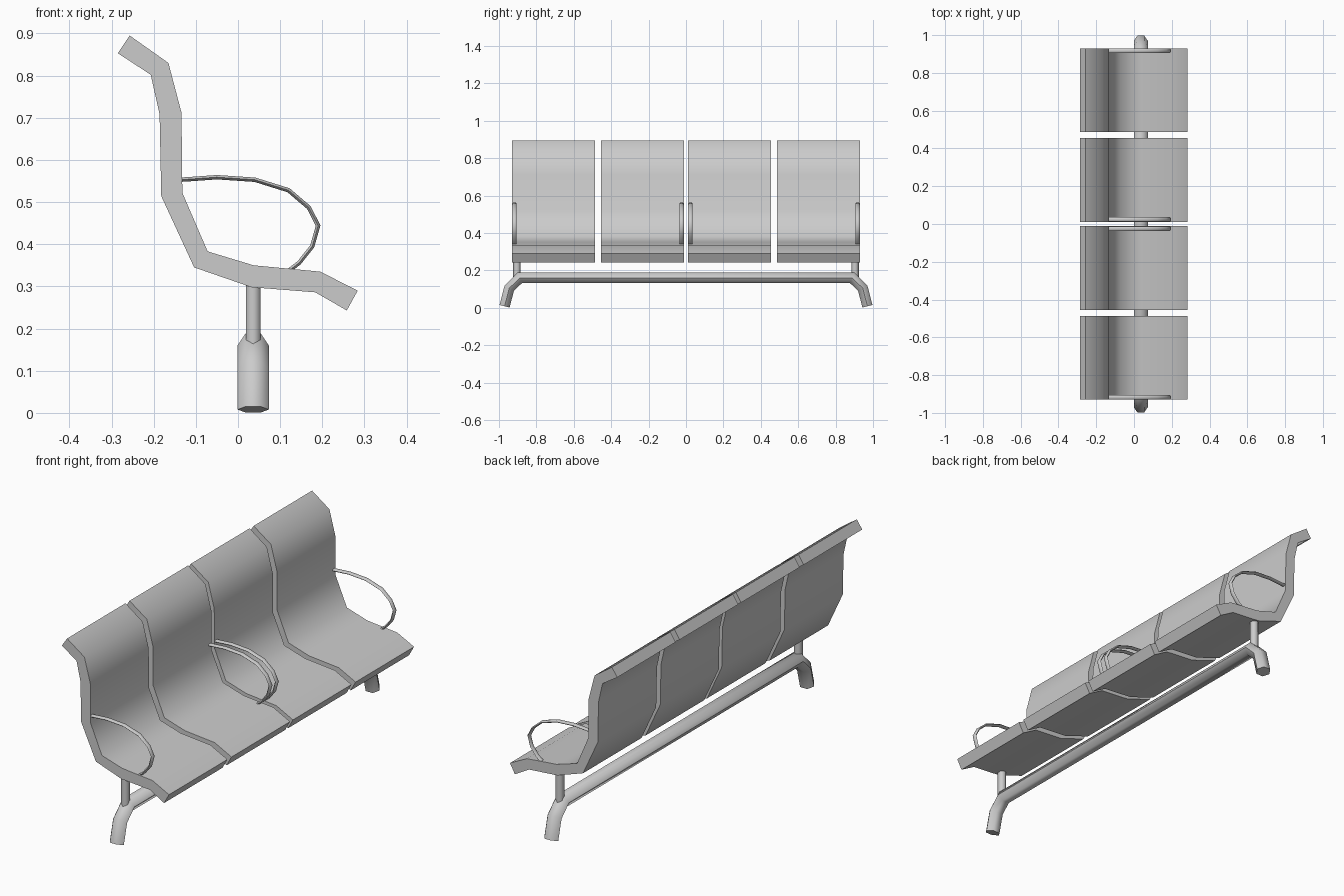
import bpy, bmesh, math
from mathutils import Vector

if "Cube" in bpy.data.objects:
    bpy.data.objects.remove(bpy.data.objects["Cube"])

CX = 0.036  # x of the support frame


def finish(name, bm, angle=62):
    bmesh.ops.recalc_face_normals(bm, faces=bm.faces)
    mesh = bpy.data.meshes.new(name)
    bm.to_mesh(mesh)
    bm.free()
    ob = bpy.data.objects.new(name, mesh)
    bpy.context.collection.objects.link(ob)
    bpy.ops.object.select_all(action='DESELECT')
    ob.select_set(True)
    bpy.context.view_layer.objects.active = ob
    bpy.ops.object.shade_smooth_by_angle(angle=math.radians(angle))
    return ob


def sweep(name, pts, side, r_side, r_normal, n=6):
    """Mitred tube along a planar path; side is the axis normal to its plane."""
    pts = [Vector(p) for p in pts]
    side = Vector(side)
    bm = bmesh.new()
    rings = []
    for i, p in enumerate(pts):
        d_in = (p - pts[i - 1]).normalized() if i else (pts[1] - p).normalized()
        d_out = (pts[i + 1] - p).normalized() if i < len(pts) - 1 else d_in
        t = (d_in + d_out).normalized()
        normal = t.cross(side) / t.dot(d_in)
        angles = [2 * math.pi * k / n for k in range(n)]
        rings.append([bm.verts.new(p + side * (r_side * math.cos(a))
                                   + normal * (r_normal * math.sin(a))) for a in angles])
    for a, b in zip(rings, rings[1:]):
        for k in range(n):
            bm.faces.new((a[k], a[(k + 1) % n], b[(k + 1) % n], b[k]))
    bm.faces.new(rings[0])
    bm.faces.new(rings[-1])
    return finish(name, bm)


# Seat shells: one curved profile (sitting side, underside) extruded along y
upper = [(-.257, .895), (-.165, .83), (-.134, .712), (-.132, .522),
         (-.072, .383), (.037, .35), (.195, .335), (.284, .29)]
under = [(-.285, .853), (-.207, .802), (-.186, .708), (-.182, .514),
         (-.104, .345), (.032, .298), (.183, .286), (.258, .243)]


def seat_shell(name, y0, y1):
    bm = bmesh.new()
    loop = upper + under[::-1]
    a = [bm.verts.new((x, y0, z)) for x, z in loop]
    b = [bm.verts.new((x, y1, z)) for x, z in loop]
    n = len(loop)
    for k in range(n):
        j = (k + 1) % n
        bm.faces.new((a[k], a[j], b[j], b[k]))
    for k in range(n // 2 - 1):
        for r in (a, b):
            bm.faces.new((r[k], r[k + 1], r[n - 2 - k], r[n - 1 - k]))
    finish(name, bm)


for i, (y0, y1) in enumerate([(-.929, -.486), (-.455, -.011), (.011, .455), (.486, .929)]):
    seat_shell(f"seat_shell_{i + 1}", y0, y1)

# Looped armrests from backrest to seat
arm = [(-.14, .553), (-.12, .554), (-.05, .559), (.04, .553), (.12, .528), (.168, .487),
       (.19, .444), (.176, .395), (.145, .356), (.115, .333)]
for i, y in enumerate((-.917, -.024, .024, .917)):
    sweep(f"armrest_{i + 1}", [(x, y, z) for x, z in arm], (0, 1, 0), .012, .006)

# Hexagonal beam bent down into a foot at each end
half = [(.97, .008), (.945, .105), (.888, .16)]
path = [(CX, -y, z) for y, z in half] + [(CX, y, z) for y, z in half[::-1]]
sweep("beam_and_feet", path, (1, 0, 0), .037, .032)

# Posts carrying the seats
for label, s in (("left", -1), ("right", 1)):
    sweep(f"post_{label}", [(CX, s * .904, .15), (CX, s * .904, .315)], (0, 1, 0), .02, .02)
